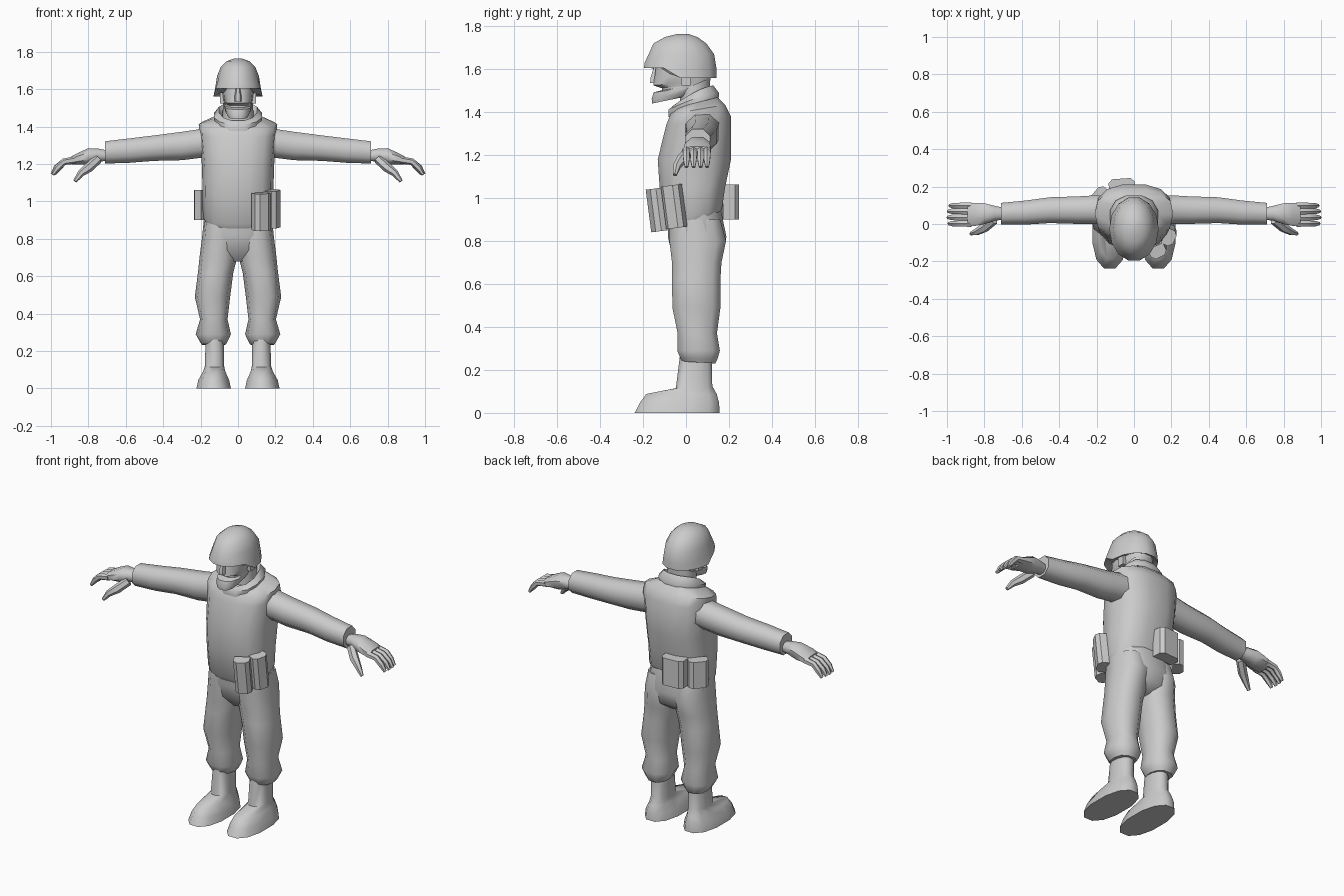
import bpy, bmesh, math
from mathutils import Vector, Matrix

grey = bpy.data.materials.new("plain_grey")
grey.diffuse_color = (0.6, 0.6, 0.6, 1)


def finish(name, bm, mirror=False, angle=50):
    bmesh.ops.recalc_face_normals(bm, faces=bm.faces)
    me = bpy.data.meshes.new(name)
    bm.to_mesh(me)
    bm.free()
    me.materials.append(grey)
    ob = bpy.data.objects.new(name, me)
    bpy.context.collection.objects.link(ob)
    if mirror:
        ob.modifiers.new("mirror", 'MIRROR').use_mirror_merge = False
    bpy.ops.object.select_all(action='DESELECT')
    bpy.context.view_layer.objects.active = ob
    ob.select_set(True)
    bpy.ops.object.shade_smooth_by_angle(angle=math.radians(angle))
    return ob


def skin(bm, rings, caps=True):
    """Bridge rings of points and close the ends."""
    vs = [[bm.verts.new(p) for p in r] for r in rings]
    n = len(vs[0])
    for a, b in zip(vs, vs[1:]):
        for i in range(n):
            bm.faces.new((a[i], a[(i + 1) % n], b[(i + 1) % n], b[i]))
    if caps:
        bm.faces.new(vs[0])
        bm.faces.new(vs[-1])


def oval(n, power):
    out = []
    for i in range(n):
        t = 2 * math.pi * (i + 0.5) / n - math.pi / 2
        c, s = math.cos(t), math.sin(t)
        out.append((math.copysign(abs(c) ** (2 / power), c),
                    math.copysign(abs(s) ** (2 / power), s)))
    return out


def upright(name, rows, n=12, power=2.3, mirror=False, caps=True, dip=1, warp=None, angle=50):
    """Rows: z at front, z at back, x0, x1, y0, y1."""
    rings = []
    for zf, zb, x0, x1, y0, y1 in rows:
        ring = []
        for c, s in oval(n, power):
            front = max(0, (1 - s) / 2) ** dip
            p = Vector(((x0 + x1) / 2 + c * (x1 - x0) / 2,
                        (y0 + y1) / 2 + s * (y1 - y0) / 2,
                        zb + (zf - zb) * front))
            ring.append(p)
        rings.append(ring)
    if warp:
        warp(rings)
    bm = bmesh.new()
    skin(bm, rings, caps)
    return finish(name, bm, mirror, angle)


def sideways(name, rows, n=8, power=2.2):
    """Rows: x, y0, y1, z0, z1; mirrored to the other side."""
    rings = [[(x, (y0 + y1) / 2 + c * (y1 - y0) / 2, (z0 + z1) / 2 + s * (z1 - z0) / 2)
              for c, s in oval(n, power)] for x, y0, y1, z0, z1 in rows]
    bm = bmesh.new()
    skin(bm, rings)
    return finish(name, bm, True)


def digit(name, path, radii, n=6):
    path = [Vector(p) for p in path]
    rings = []
    for i, p in enumerate(path):
        d = (path[min(i + 1, len(path) - 1)] - path[max(i - 1, 0)]).normalized()
        u = d.cross(Vector((0, 1, 0))).normalized()
        v = d.cross(u)
        rings.append([p + (u * c + v * s) * radii[i] for c, s in oval(n, 2)])
    bm = bmesh.new()
    skin(bm, rings)
    return finish(name, bm, True)


def pouch(name, centre, size, turn, tilt=0):
    bm = bmesh.new()
    bmesh.ops.create_cube(bm, size=1, matrix=Matrix.Diagonal((*size, 1)))
    # chamfer the two outer upright corners
    edges = [e for e in bm.edges if all(v.co.y < 0 for v in e.verts)
             and abs(e.verts[0].co.z - e.verts[1].co.z) > 0.01]
    bmesh.ops.bevel(bm, geom=edges, offset=0.02, segments=1, affect='EDGES')
    bm.transform(Matrix.Translation(centre) @ Matrix.Rotation(tilt, 4, 'X')
                 @ Matrix.Rotation(math.radians(turn), 4, 'Z'))
    return finish(name, bm, angle=30)


# Vest with flat shoulder tops
upright("vest", [
    (0.85, 0.93, -0.175, 0.175, -0.085, 0.16),
    (0.88, 0.95, -0.188, 0.188, -0.105, 0.17),
    (1.04, 1.05, -0.19, 0.19, -0.125, 0.185),
    (1.18, 1.18, -0.192, 0.192, -0.135, 0.213),
    (1.34, 1.38, -0.207, 0.207, -0.095, 0.213),
    (1.39, 1.435, -0.21, 0.21, -0.075, 0.185),
    (1.42, 1.47, -0.13, 0.13, -0.05, 0.15)], n=14, power=2.6)

# Standing collar, low at the throat
upright("collar", [
    (1.375, 1.45, -0.125, 0.125, -0.085, 0.155),
    (1.41, 1.49, -0.132, 0.132, -0.085, 0.157),
    (1.43, 1.525, -0.105, 0.105, -0.06, 0.13),
    (1.40, 1.49, -0.085, 0.085, -0.03, 0.105)], caps=False, dip=1.5)
upright("neck", [
    (1.38, 1.40, -0.085, 0.085, -0.03, 0.11),
    (1.50, 1.56, -0.08, 0.08, -0.03, 0.115)], n=10)

# Head with an open mouth slot and a nose
upright("head", [
    (1.44, 1.475, -0.055, 0.055, -0.16, 0.01),
    (1.463, 1.50, -0.068, 0.068, -0.162, 0.06),
    (1.492, 1.525, -0.074, 0.074, -0.153, 0.10),
    (1.502, 1.535, -0.073, 0.073, -0.115, 0.11),
    (1.512, 1.54, -0.074, 0.074, -0.115, 0.11),
    (1.525, 1.545, -0.076, 0.076, -0.155, 0.115),
    (1.57, 1.57, -0.082, 0.082, -0.148, 0.12),
    (1.63, 1.63, -0.085, 0.085, -0.14, 0.11)], n=14, power=2.5, angle=40)
upright("nose", [
    (1.535, 1.535, -0.022, 0.022, -0.17, -0.12),
    (1.56, 1.56, -0.02, 0.02, -0.168, -0.12),
    (1.61, 1.61, -0.012, 0.012, -0.152, -0.12)], n=6)
bm = bmesh.new()
bmesh.ops.create_cube(bm, size=1, matrix=Matrix.Translation((0.085, 0.0, 1.56))
                      @ Matrix.Diagonal((0.024, 0.04, 0.07, 1)))
finish("ears", bm, True)


def brim(rings):
    # raise the rim over the brow
    for ring, amount in zip(rings, (0.03, 0.045, 0.03)):
        for p in ring:
            if p.y < -0.085:
                p.z += amount


upright("helmet", [
    (1.58, 1.58, -0.095, 0.095, -0.15, 0.11),
    (1.56, 1.56, -0.132, 0.132, -0.20, 0.147),
    (1.60, 1.60, -0.123, 0.123, -0.197, 0.147),
    (1.67, 1.67, -0.112, 0.112, -0.178, 0.135),
    (1.72, 1.72, -0.092, 0.092, -0.155, 0.098),
    (1.75, 1.75, -0.06, 0.06, -0.10, 0.055),
    (1.765, 1.765, -0.02, 0.02, -0.04, 0.01)], n=14, power=2, warp=brim)

# Sleeves
sideways("sleeve", [
    (0.16, -0.01, 0.16, 1.23, 1.405),
    (0.22, -0.005, 0.158, 1.225, 1.39),
    (0.30, -0.005, 0.153, 1.215, 1.378),
    (0.45, 0.0, 0.148, 1.212, 1.358),
    (0.58, -0.008, 0.13, 1.202, 1.342),
    (0.712, -0.008, 0.117, 1.198, 1.326)])

# Hands
sideways("palm", [
    (0.70, 0.02, 0.09, 1.215, 1.275),
    (0.745, 0.015, 0.10, 1.21, 1.285),
    (0.80, -0.005, 0.115, 1.195, 1.288),
    (0.85, -0.015, 0.118, 1.195, 1.265),
    (0.89, -0.012, 0.115, 1.195, 1.243)])
for i, (y, tip) in enumerate([(0.002, 0.99), (0.035, 0.995), (0.068, 0.993), (0.098, 0.985)]):
    digit(f"finger_{i + 1}", [(0.87, y, 1.222), (0.93, y, 1.212), (tip - 0.025, y, 1.18),
                              (tip, y, 1.145)], [0.02, 0.018, 0.017, 0.009])
digit("thumb", [(0.75, 0.02, 1.225), (0.80, -0.02, 1.18), (0.84, -0.042, 1.15),
                (0.872, -0.052, 1.108)], [0.025, 0.026, 0.019, 0.01])

# Trousers
upright("hips", [
    (0.93, 0.95, -0.18, 0.18, -0.09, 0.165),
    (0.82, 0.82, -0.187, 0.187, -0.088, 0.192),
    (0.74, 0.74, -0.15, 0.15, -0.07, 0.175),
    (0.68, 0.70, -0.06, 0.06, -0.02, 0.12)], power=2.5)
upright("trouser_leg", [
    (0.90, 0.90, 0.0, 0.183, -0.08, 0.165),
    (0.80, 0.80, 0.0, 0.193, -0.083, 0.192),
    (0.70, 0.70, 0.004, 0.206, -0.07, 0.17),
    (0.62, 0.62, 0.025, 0.214, -0.07, 0.165),
    (0.49, 0.49, 0.042, 0.231, -0.068, 0.165),
    (0.37, 0.37, 0.056, 0.203, -0.043, 0.148),
    (0.29, 0.29, 0.038, 0.226, -0.045, 0.162),
    (0.255, 0.25, 0.055, 0.205, -0.03, 0.15),
    (0.24, 0.23, 0.065, 0.195, -0.02, 0.14)], n=10, power=2.4, mirror=True)

# Boots
upright("boot", [
    (0.0, 0.0, 0.035, 0.225, -0.245, 0.162),
    (0.045, 0.045, 0.045, 0.215, -0.222, 0.16),
    (0.088, 0.088, 0.065, 0.19, -0.19, 0.148),
    (0.115, 0.125, 0.073, 0.178, -0.05, 0.125),
    (0.27, 0.27, 0.073, 0.175, -0.03, 0.122)], n=12, mirror=True, angle=60)

# Belt pouches
pouch("front_pouch", (0.127, -0.135, 0.945), (0.09, 0.065, 0.20), 25, 0.13)
pouch("hip_pouch", (0.19, -0.06, 0.96), (0.09, 0.06, 0.20), 65, 0.13)
pouch("back_pouch", (-0.065, 0.205, 0.982), (0.14, 0.075, 0.165), 184)
pouch("rear_side_pouch", (-0.187, 0.15, 0.982), (0.11, 0.065, 0.16), 230)
